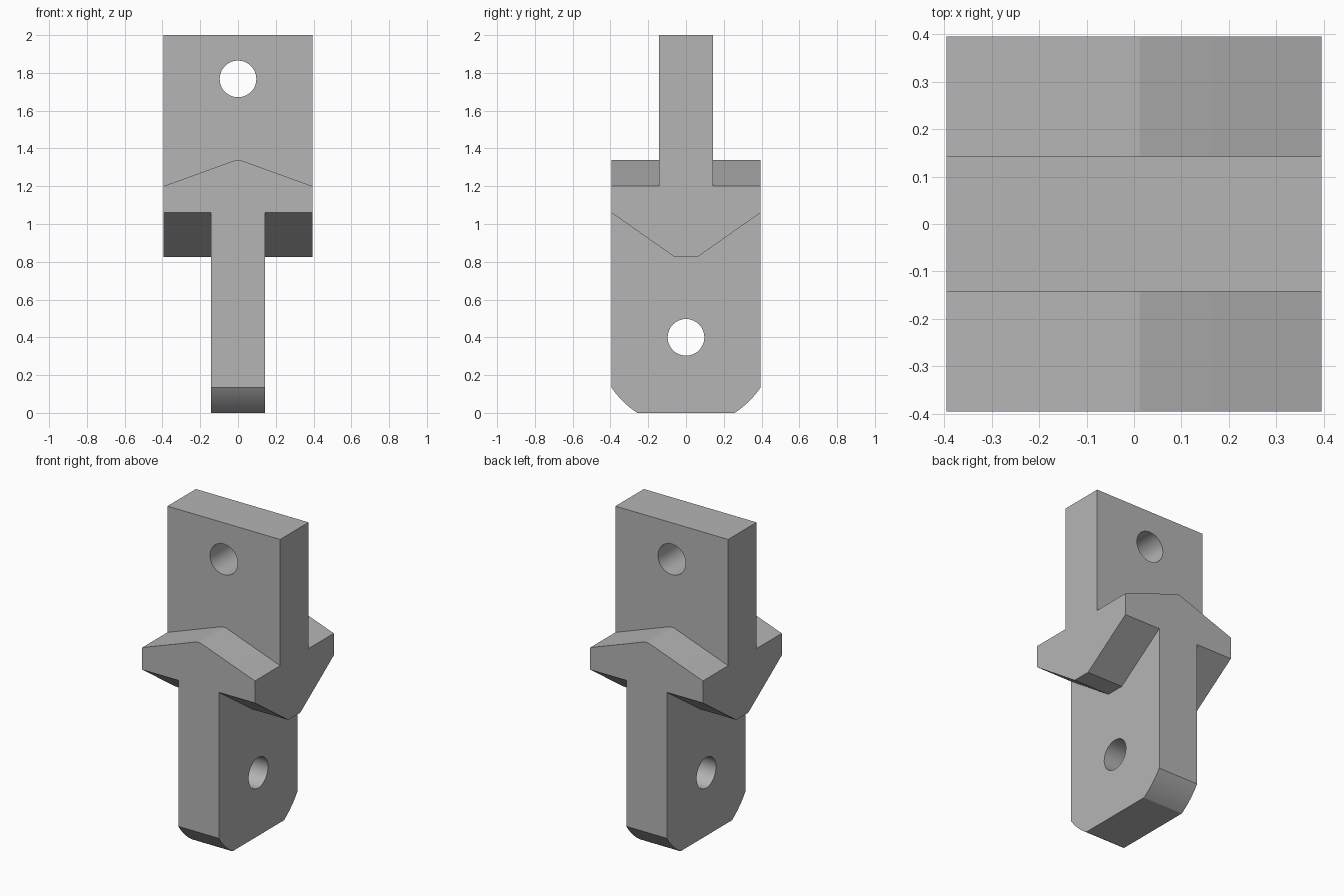
import bpy, bmesh, math
from mathutils import Vector

if "Cube" in bpy.data.objects:
    bpy.data.objects.remove(bpy.data.objects["Cube"], do_unlink=True)

HALF = 0.395       # half width of the joint
THICK = 0.142      # half thickness of each tongue
HOLE = 0.097       # pin hole radius
UPPER_Z, LOWER_Z = 1.768, 0.4

grey = bpy.data.materials.new("plain grey")
grey.use_nodes = True
colour = (0.46, 0.46, 0.46, 1)
grey.diffuse_color = colour
grey.node_tree.nodes["Principled BSDF"].inputs["Base Color"].default_value = colour


def prism(name, profile, axis, half):
    """Extrude a (horizontal, z) profile symmetrically along x or y."""
    def place(u, z, d):
        return (u, d, z) if axis == "y" else (d, u, z)
    bm = bmesh.new()
    near = [bm.verts.new(place(u, z, -half)) for u, z in profile]
    face = bm.faces.new(near)
    out = bmesh.ops.extrude_face_region(bm, geom=[face])
    shift = Vector(place(0, 0, 2 * half))
    moved = [v for v in out["geom"] if isinstance(v, bmesh.types.BMVert)]
    bmesh.ops.translate(bm, verts=moved, vec=shift)
    bmesh.ops.recalc_face_normals(bm, faces=bm.faces)
    mesh = bpy.data.meshes.new(name)
    bm.to_mesh(mesh)
    bm.free()
    mesh.materials.append(grey)
    obj = bpy.data.objects.new(name, mesh)
    bpy.context.collection.objects.link(obj)
    return obj


def combine(target, other, operation):
    """Apply an exact boolean and discard the second solid."""
    mod = target.modifiers.new("combine", "BOOLEAN")
    mod.operation, mod.object, mod.solver = operation, other, "EXACT"
    bpy.context.view_layer.objects.active = target
    bpy.ops.object.modifier_apply(modifier=mod.name)
    bpy.data.objects.remove(other, do_unlink=True)


def mirrored(points):
    """Complete a right-hand outline with its left-hand reflection."""
    return points + [(-u, z) for u, z in reversed(points) if u > 0]


def circle(z, count=48):
    return [(HOLE * math.cos(a), z + HOLE * math.sin(a))
            for a in (math.tau * i / count for i in range(count))]


# Collar: ridged roof running one way, V-shaped keel running the other
roof = mirrored([(HALF, 0.5), (HALF, 1.2), (0.025, 1.334), (0.012, 1.338)])
keel = mirrored([(0.06, 0.825), (HALF, 1.06), (HALF, 1.5)])
joint = prism("fork_joint", roof, "y", HALF)
combine(joint, prism("keel", keel, "x", 0.6), "INTERSECT")

# Upper tongue
upper = mirrored([(HALF, 1.12), (HALF, 2.0)])
combine(joint, prism("upper_tongue", upper, "y", THICK), "UNION")

# Lower tongue with corners rounded about its pin hole
radius = math.hypot(HALF, LOWER_Z - 0.135)
start, end = math.atan2(-LOWER_Z, math.sqrt(radius**2 - LOWER_Z**2)), math.atan2(0.135 - LOWER_Z, HALF)
arc = []
for i in range(9):
    a = start + (end - start) * i / 8
    arc.append((radius * math.cos(a), LOWER_Z + radius * math.sin(a)))
lower = mirrored(arc + [(HALF, 1.12)])
combine(joint, prism("lower_tongue", lower, "x", THICK), "UNION")

# Pin holes
combine(joint, prism("upper_pin", circle(UPPER_Z), "y", 0.6), "DIFFERENCE")
combine(joint, prism("lower_pin", circle(LOWER_Z), "x", 0.6), "DIFFERENCE")

# Merge coplanar faces and smooth only the curved walls
bm = bmesh.new()
bm.from_mesh(joint.data)
bmesh.ops.remove_doubles(bm, verts=bm.verts, dist=0.0001)
bmesh.ops.dissolve_limit(bm, angle_limit=math.radians(0.5), verts=bm.verts, edges=bm.edges)
bm.to_mesh(joint.data)
bm.free()
bpy.ops.object.select_all(action="DESELECT")
joint.select_set(True)
bpy.context.view_layer.objects.active = joint
bpy.ops.object.shade_smooth_by_angle(angle=math.radians(15))
